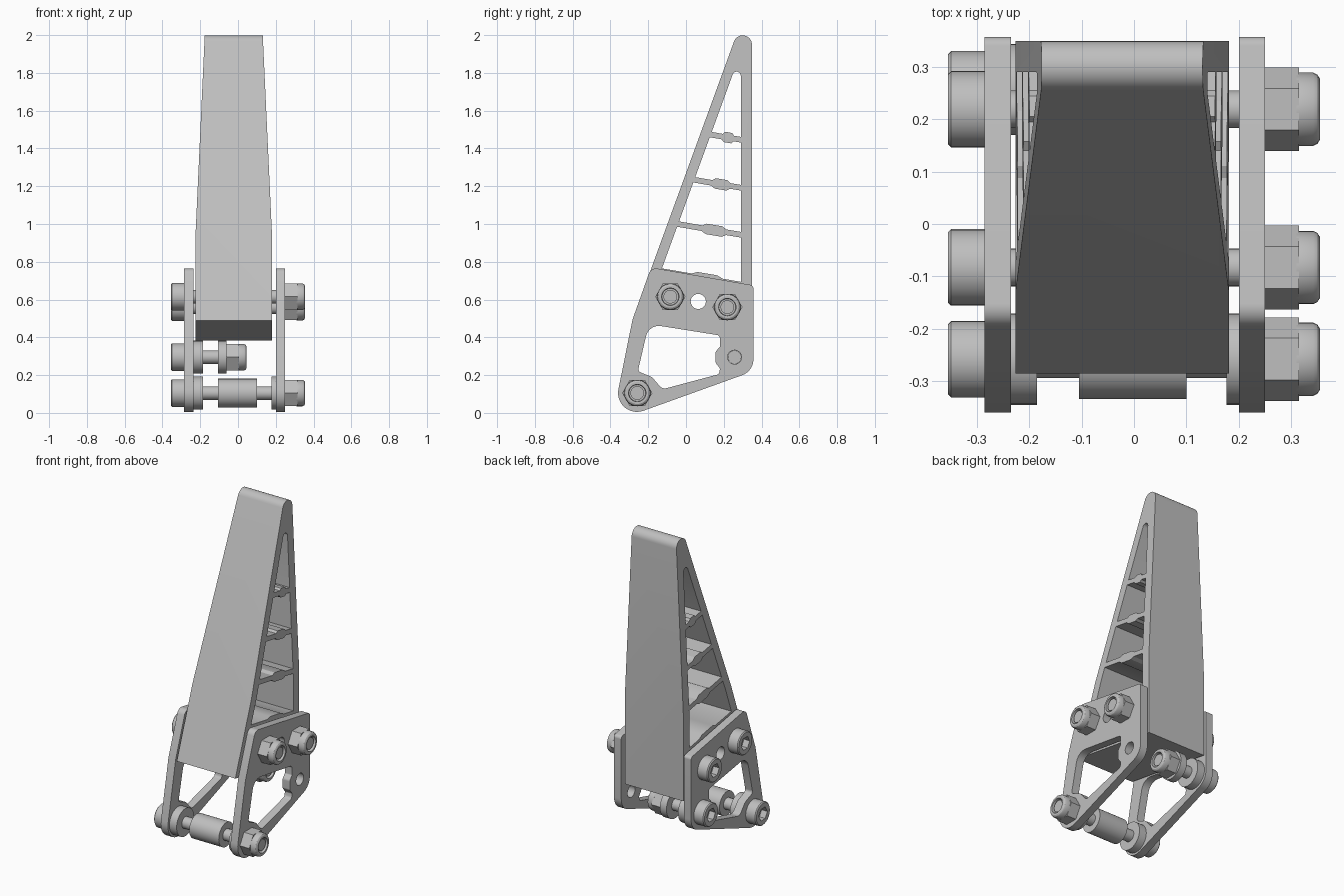
import bpy, bmesh
from math import cos, sin, pi, tan, radians
from mathutils import Vector

old = bpy.data.objects.get("Cube")
if old:
    bpy.data.objects.remove(old)

GREY = (0.52, 0.52, 0.52, 1.0)
metal = bpy.data.materials.new("grey_metal")
metal.use_nodes = True
metal.diffuse_color = GREY
metal.node_tree.nodes["Principled BSDF"].inputs["Base Color"].default_value = GREY


def finish(bm, name):
    bmesh.ops.recalc_face_normals(bm, faces=bm.faces)
    mesh = bpy.data.meshes.new(name)
    bm.to_mesh(mesh)
    bm.free()
    mesh.materials.append(metal)
    ob = bpy.data.objects.new(name, mesh)
    bpy.context.collection.objects.link(ob)
    return ob


def fillet(corners, steps=8):
    """Round each (a, b, radius) corner of a closed outline."""
    out = []
    n = len(corners)
    for i, (a, b, r) in enumerate(corners):
        p = Vector((a, b))
        if r == 0:
            out.append(p)
            continue
        u = (Vector(corners[i - 1][:2]) - p).normalized()
        v = (Vector(corners[(i + 1) % n][:2]) - p).normalized()
        half = u.angle(v) / 2
        centre = p + (u + v).normalized() * (r / sin(half))
        start = p + u * (r / tan(half)) - centre
        end = p + v * (r / tan(half)) - centre
        turn = start.angle_signed(end)
        for k in range(steps + 1):
            t = -turn * k / steps
            out.append(centre + Vector((start.x * cos(t) - start.y * sin(t),
                                        start.x * sin(t) + start.y * cos(t))))
    return out


def prism(name, outline, lo, hi, axis="x"):
    """Extrude a (y, z) outline along x, or an (x, z) outline along y."""
    bm = bmesh.new()
    place = (lambda a, b, d: (d, a, b)) if axis == "x" else (lambda a, b, d: (a, d, b))
    face = bm.faces.new([bm.verts.new(place(p[0], p[1], lo)) for p in outline])
    new = bmesh.ops.extrude_face_region(bm, geom=[face])["geom"]
    shift = Vector(place(0, 0, hi - lo))
    bmesh.ops.translate(bm, vec=shift, verts=[g for g in new if isinstance(g, bmesh.types.BMVert)])
    return finish(bm, name)


def circle(y, z, r, n=32):
    return [(y + r * cos(2 * pi * k / n), z + r * sin(2 * pi * k / n)) for k in range(n)]


def lathe(name, profile, y, z, n=32):
    """Spin an (x, radius) profile round an axis parallel to x."""
    bm = bmesh.new()
    rings = [[bm.verts.new((x, *p)) for p in circle(y, z, r, n)] for x, r in profile]
    for r0, r1 in zip(rings, rings[1:]):
        for k in range(n):
            bm.faces.new((r0[k], r0[(k + 1) % n], r1[(k + 1) % n], r1[k]))
    bm.faces.new(rings[0])
    bm.faces.new(rings[-1])
    return finish(bm, name)


def rod(name, x0, x1, r, y, z, n=32):
    return lathe(name, [(x0, r), (x1, r)], y, z, n)


def cut(ob, tool, operation="DIFFERENCE"):
    mod = ob.modifiers.new("cut", "BOOLEAN")
    mod.operation, mod.solver, mod.object = operation, "EXACT", tool
    bpy.context.view_layer.update()
    graph = bpy.context.evaluated_depsgraph_get()
    mesh = bpy.data.meshes.new_from_object(ob.evaluated_get(graph))
    ob.modifiers.clear()
    ob.data = mesh
    bpy.data.objects.remove(tool)


# Pedal arm: rounded wedge with tapered sides
arm = prism("pedal_arm", fillet([(-0.285, 0.488, 0), (0.349, 0.382, 0),
                                 (0.349, 2.226, 0.0488)], 14), -0.4, 0.4)
taper = [(-0.226, 0.2), (0.181, 0.2), (0.181, 0.92), (0.131, 2.0), (0.131, 2.2),
         (-0.176, 2.2), (-0.176, 2.0), (-0.226, 0.92)]
cut(arm, prism("taper_cutter", taper, -1, 1, "y"), "INTERSECT")

# Openings between the sloping ribs, which thicken in the middle
SLOPE, BACK, RISE = 0.17, 0.29, 2.74


def rib_edge(c, side):
    front = (-0.226 + (c + side * 0.015 + SLOPE * 0.155 - 0.495) / RISE) / (1 + SLOPE / RISE)
    pts = []
    for t, h in ((0, .015), (.38, .015), (.45, .028), (.70, .028), (.77, .015), (1, .015)):
        y = front + t * (BACK - front)
        pts.append((y, c + side * h - SLOPE * (y - 0.155), 0))
    return pts


ribs = [0.43, 0.702, 0.966, 1.215, 1.469]
for i, c in enumerate(ribs):
    if i + 1 < len(ribs):
        outline = rib_edge(c, 1) + rib_edge(ribs[i + 1], -1)[::-1]
    else:
        outline = rib_edge(c, 1) + [(BACK, 1.909, 0.022)]
    cut(arm, prism("opening_cutter", fillet(outline), -0.5, 0.5))

# Side plates with a large window and a round hole
plate = fillet([(-0.393, -0.049, 0.1), (-0.283, 0.495, 0), (-0.185, 0.77, 0.04),
                (0.357, 0.675, 0.02), (0.357, 0.221, 0.09)], 12)
window = fillet([(-0.255, 0.22, 0.02), (-0.197, 0.47, 0.07), (0.18, 0.41, 0.02),
                 (0.18, 0.35, 0.01), (0.157, 0.325, 0.02), (0.157, 0.265, 0.02),
                 (0.18, 0.235, 0.01), (0.175, 0.205, 0.02), (-0.125, 0.125, 0.035),
                 (-0.18, 0.19, 0.04)])
PIVOT, STOP = (-0.258, 0.105), (0.257, 0.295)
UPPER = [(-0.083, 0.615), (0.219, 0.56)]
for name, x0, x1 in (("right_plate", -0.285, -0.235), ("left_plate", 0.20, 0.25)):
    ob = prism(name, plate, x0, x1)
    cut(ob, prism("window_cutter", window, -0.5, 0.5))
    cut(ob, prism("hole_cutter", circle(0.065, 0.59, 0.04), -0.5, 0.5))
    if x0 > 0:
        cut(ob, prism("hole_cutter", circle(*STOP, 0.037), -0.5, 0.5))


# Bolts: socket head, shank, hexagonal lock nut
def bolt(name, y, z, nut_x):
    head = lathe(name + "_head", [(-0.355, 0.067), (-0.349, 0.073), (-0.285, 0.073)], y, z)
    cut(head, prism("socket_cutter", circle(y, z, 0.042, 6), -0.4, -0.315))
    rod(name + "_shank", -0.30, nut_x + 0.097, 0.036, y, z)
    rod(name + "_nut", nut_x, nut_x + 0.065, 0.08, y, z, 6)
    lathe(name + "_nut_collar", [(nut_x + a, r) for a, r in (
        (0.06, 0.07), (0.092, 0.07), (0.1, 0.066), (0.105, 0.058),
        (0.105, 0.046), (0.08, 0.044))], y, z)


for i, (y, z) in enumerate(UPPER):
    bolt("upper_bolt_%d" % (i + 1), y, z, 0.25)
bolt("pivot_bolt", *PIVOT, 0.25)
bolt("stop_bolt", *STOP, -0.06)

# Washers and spacer sleeve
rod("pivot_washer_right", -0.235, -0.185, 0.087, *PIVOT)
rod("pivot_washer_left", 0.177, 0.20, 0.087, *PIVOT)
rod("pivot_sleeve", -0.105, 0.10, 0.076, *PIVOT)
rod("stop_washer_outer", -0.235, -0.185, 0.087, *STOP)
rod("stop_washer_inner", -0.105, -0.06, 0.087, *STOP)

# Smooth the round surfaces and keep the edges crisp
for ob in bpy.context.collection.objects:
    if ob.type == "MESH" and ob.data.materials and ob.data.materials[0] == metal:
        bpy.ops.object.select_all(action="DESELECT")
        ob.select_set(True)
        bpy.context.view_layer.objects.active = ob
        bpy.ops.object.shade_smooth_by_angle(angle=radians(30))
